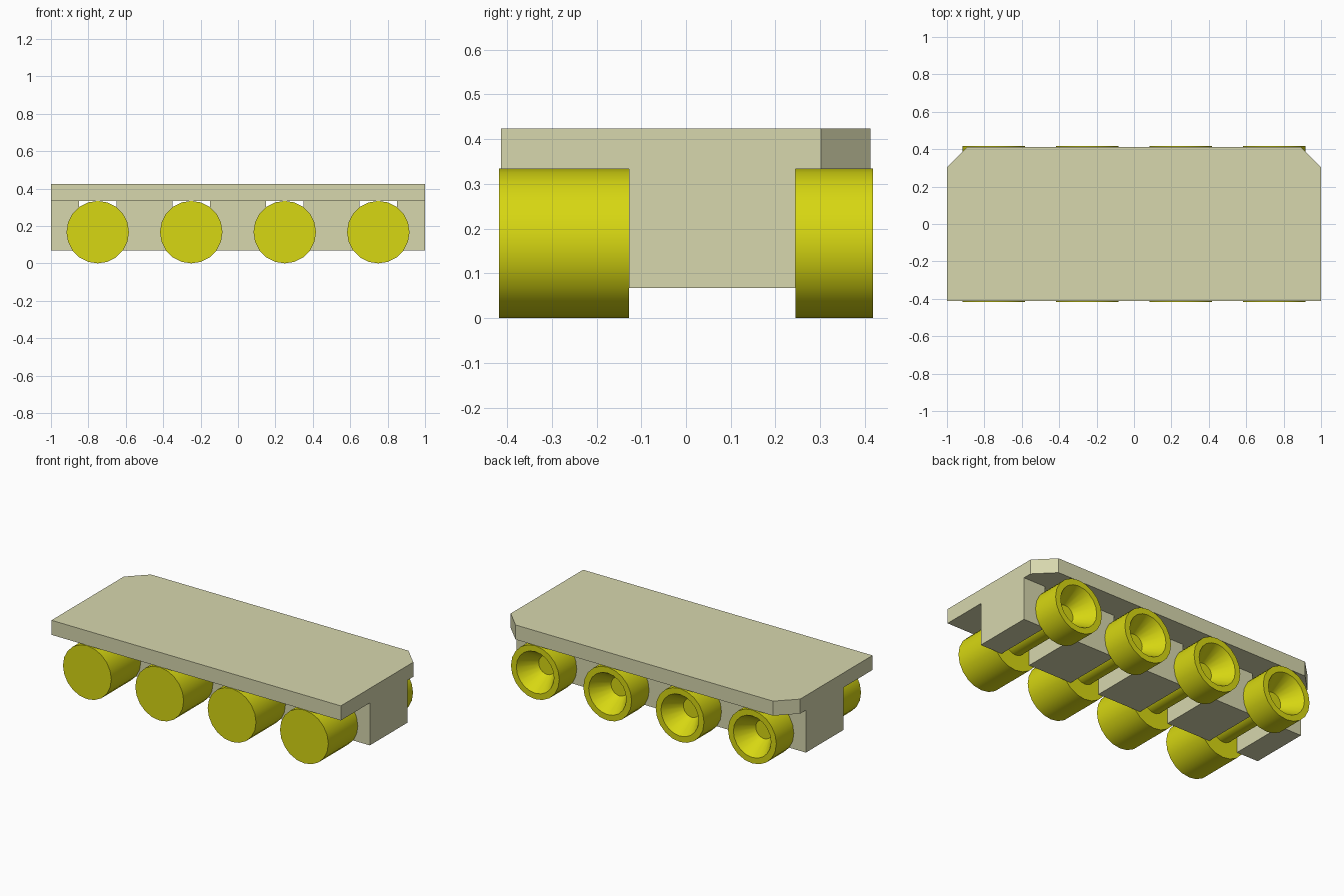
import bpy, bmesh, math
from mathutils import Matrix

cube = bpy.data.objects.get("Cube")
if cube:
    bpy.data.objects.remove(cube, do_unlink=True)


def material(name, rgb):
    m = bpy.data.materials.new(name)
    m.use_nodes = True
    m.diffuse_color = (*rgb, 1)
    m.node_tree.nodes["Principled BSDF"].inputs["Base Color"].default_value = (*rgb, 1)
    return m


BEIGE = material("pale beige", (0.68, 0.68, 0.42))
YELLOW = material("yellow", (0.68, 0.68, 0.006))


def finish(name, bm, mat):
    bmesh.ops.recalc_face_normals(bm, faces=bm.faces)
    me = bpy.data.meshes.new(name)
    bm.to_mesh(me)
    bm.free()
    me.materials.append(mat)
    ob = bpy.data.objects.new(name, me)
    bpy.context.collection.objects.link(ob)
    return ob


def prism(name, outline, z0, z1, mat):
    """Extrude a flat outline from z0 up to z1."""
    bm = bmesh.new()
    face = bm.faces.new([bm.verts.new((x, y, z0)) for x, y in outline])
    top = bmesh.ops.extrude_face_region(bm, geom=[face])["geom"]
    bmesh.ops.translate(bm, vec=(0, 0, z1 - z0),
                        verts=[v for v in top if isinstance(v, bmesh.types.BMVert)])
    return finish(name, bm, mat)


def lathe(name, profile, x, z, sides, mat):
    """Spin (radius, y) points round an axis parallel to y."""
    bm = bmesh.new()
    verts = [bm.verts.new((0, y, r)) for r, y in profile]
    edges = [bm.edges.new(pair) for pair in zip(verts, verts[1:])]
    bmesh.ops.spin(bm, geom=verts + edges, cent=(0, 0, 0), axis=(0, 1, 0),
                   angle=math.tau, steps=sides)
    bmesh.ops.remove_doubles(bm, verts=bm.verts, dist=0.0005)
    bmesh.ops.transform(bm, matrix=Matrix.Translation((x, 0, z)), verts=bm.verts)
    ob = finish(name, bm, mat)
    bpy.ops.object.select_all(action="DESELECT")
    ob.select_set(True)
    bpy.context.view_layer.objects.active = ob
    bpy.ops.object.shade_smooth_by_angle(angle=math.radians(30))
    return ob


# Top plate with the two back corners cut off
FRONT, BACK, CUT = -0.413, 0.412, 0.11
prism("top_plate", [(-1, FRONT), (1, FRONT), (1, BACK - CUT), (1 - CUT, BACK),
                    (CUT - 1, BACK), (-1, BACK - CUT)], 0.333, 0.424, BEIGE)

# Support blocks, with a slot for each shaft between them
centres = [-0.75, -0.25, 0.25, 0.75]
SLOT = 0.1
lefts = [-1] + [c + SLOT for c in centres]
rights = [c - SLOT for c in centres] + [1]
for i, (a, b) in enumerate(zip(lefts, rights), 1):
    prism(f"support_block_{i}", [(a, -0.127), (b, -0.127), (b, 0.245), (a, 0.245)],
          0.068, 0.333, BEIGE)

# Solid front roller, thin shaft and back hub with a conical socket
R, SHAFT = 0.167, 0.07
roller = [(0, -0.418), (R, -0.418), (R, -0.127), (SHAFT, -0.127), (SHAFT, 0.245),
          (R, 0.245), (R, 0.418), (0.13, 0.418), (0.058, 0.3), (0, 0.3)]
for i, c in enumerate(centres, 1):
    lathe(f"roller_{i}", roller, c, R, 20, YELLOW)
